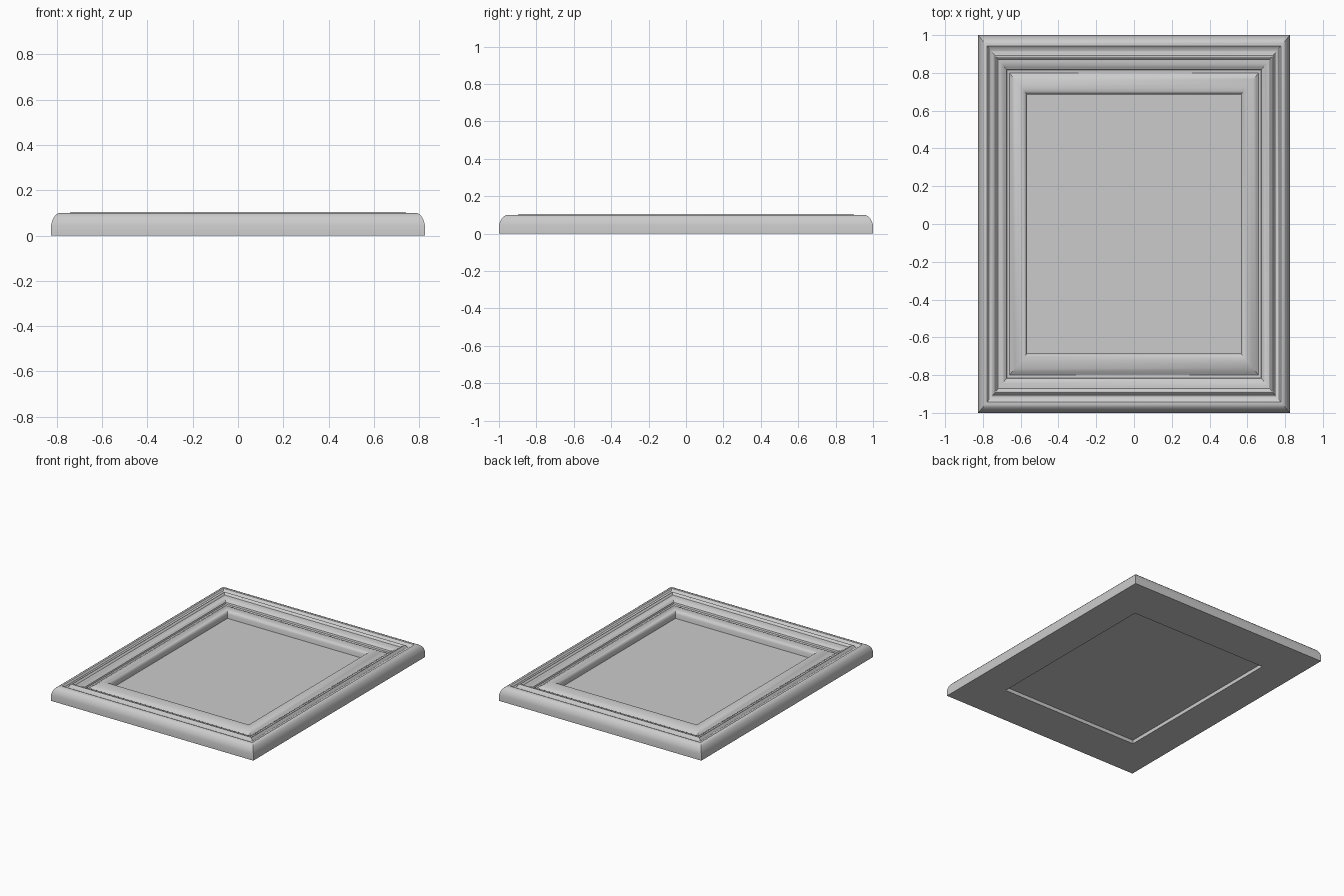
import bpy, bmesh, math

if "Cube" in bpy.data.objects:
    bpy.data.objects.remove(bpy.data.objects["Cube"])

HALF_X, HALF_Y = 0.825, 1.0
INNER = 0.686

# Moulding section: (fraction of the half size, height), from outside to inside
PROFILE = [
    (1.0, 0.0), (1.0, 0.045), (0.994, 0.065), (0.984, 0.082), (0.971, 0.094), (0.957, 0.1),
    (0.942, 0.1), (0.93, 0.09), (0.912, 0.086), (0.907, 0.088),
    (0.899, 0.1), (0.892, 0.105), (0.885, 0.105), (0.877, 0.1), (0.872, 0.093),
    (0.857, 0.092), (0.845, 0.088), (0.83, 0.079), (0.818, 0.073), (0.814, 0.062),
    (0.8, 0.06), (0.785, 0.069), (0.765, 0.08), (0.742, 0.088), (0.72, 0.09),
    (0.703, 0.086), (0.692, 0.078), (INNER, 0.066), (INNER, 0.0),
]


def finish(bm, name):
    bmesh.ops.recalc_face_normals(bm, faces=bm.faces)
    mesh = bpy.data.meshes.new(name)
    bm.to_mesh(mesh)
    bm.free()
    obj = bpy.data.objects.new(name, mesh)
    bpy.context.collection.objects.link(obj)
    return obj


# Mitred frame: one rectangular ring per profile point, bridged into a closed loop
bm = bmesh.new()
rings = [[bm.verts.new((sx * HALF_X * s, sy * HALF_Y * s, z))
          for sx, sy in ((-1, -1), (1, -1), (1, 1), (-1, 1))] for s, z in PROFILE]
for a, b in zip(rings, rings[1:] + rings[:1]):
    for i in range(4):
        j = (i + 1) % 4
        bm.faces.new((a[i], a[j], b[j], b[i]))
frame = finish(bm, "frame_moulding")
bpy.context.view_layer.objects.active = frame
frame.select_set(True)
bpy.ops.object.shade_smooth_by_angle(angle=math.radians(30))

# Flat panel held inside the frame, recessed from the back
bm = bmesh.new()
bmesh.ops.create_cube(bm, size=1)
for v in bm.verts:
    v.co.x *= 2 * HALF_X * INNER
    v.co.y *= 2 * HALF_Y * INNER
    v.co.z = 0.03 + v.co.z * 0.006
finish(bm, "picture_panel")
